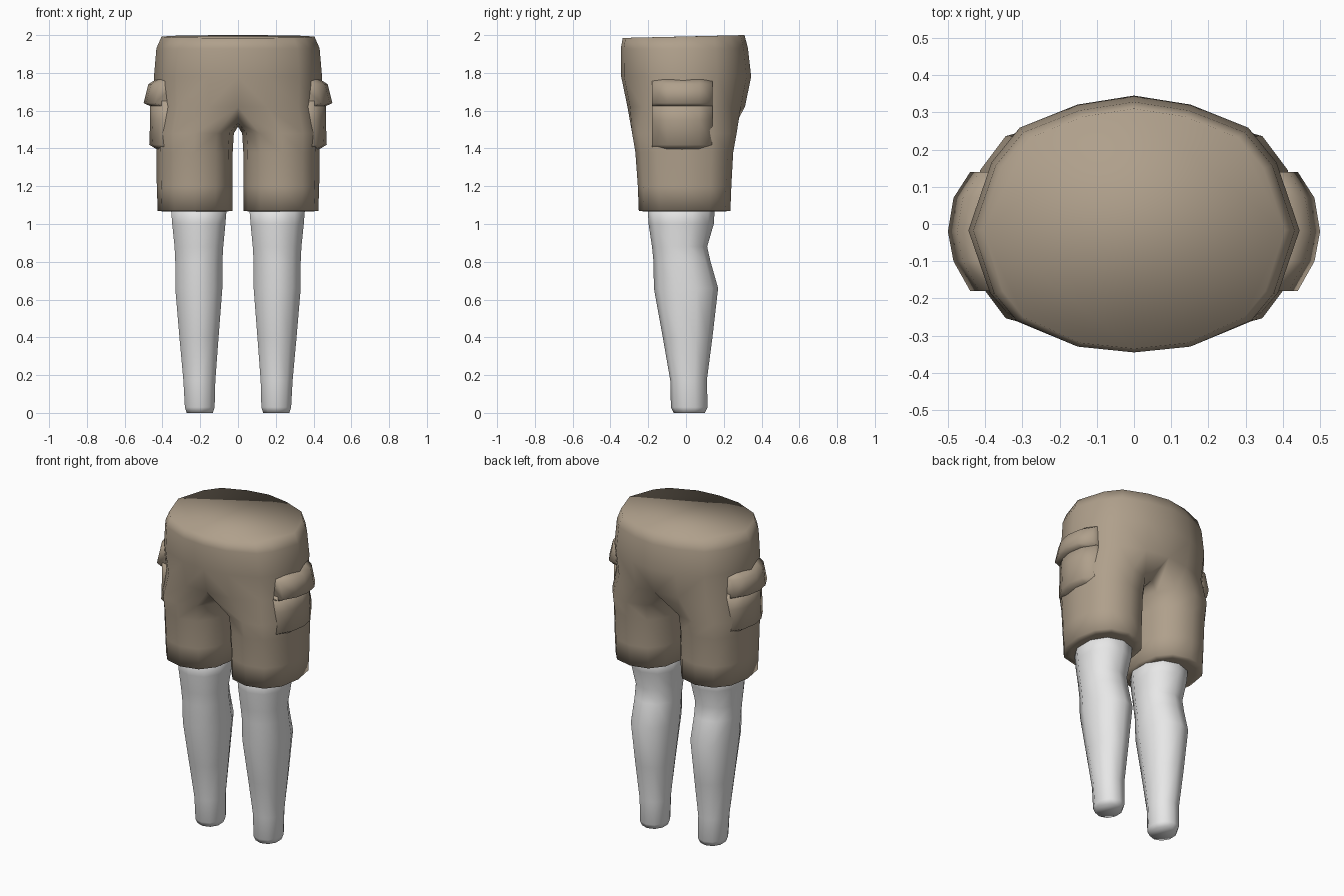
import bpy, bmesh, math

if "Cube" in bpy.data.objects:
    bpy.data.objects.remove(bpy.data.objects["Cube"])


def material(name, rgb):
    m = bpy.data.materials.new(name)
    m.diffuse_color = (*rgb, 1)
    m.use_nodes = True
    m.node_tree.nodes["Principled BSDF"].inputs["Base Color"].default_value = m.diffuse_color
    return m


TAN = material("tan cloth", (0.43, 0.35, 0.26))
GREY = material("light grey", (0.8, 0.8, 0.8))


def finish(bm, name, mat):
    bmesh.ops.recalc_face_normals(bm, faces=bm.faces[:])
    for f in bm.faces:
        f.smooth = True
    me = bpy.data.meshes.new(name)
    bm.to_mesh(me)
    bm.free()
    me.materials.append(mat)
    ob = bpy.data.objects.new(name, me)
    bpy.context.collection.objects.link(ob)
    return ob


def bridge(bm, a, b, closed=True):
    n = len(a)
    for i in range(n if closed else n - 1):
        j = (i + 1) % n
        bm.faces.new((a[i], a[j], b[j], b[i]))


def loft(name, rings, mat):
    bm = bmesh.new()
    rows = [[bm.verts.new(p) for p in r] for r in rings]
    for a, b in zip(rows, rows[1:]):
        bridge(bm, a, b)
    bm.faces.new(rows[0])
    bm.faces.new(rows[-1])
    return finish(bm, name, mat)


def oval(z, x0, x1, y0, y1, n, start, power=1.0):
    """Ring of n points inside the given bounds; power < 1 squares it off."""
    def bend(v):
        return math.copysign(abs(v) ** power, v)
    pts = []
    for i in range(n):
        a = start + math.tau * i / n
        pts.append(((x0 + x1) / 2 + (x1 - x0) / 2 * bend(math.cos(a)),
                    (y0 + y1) / 2 + (y1 - y0) / 2 * bend(math.sin(a)), z))
    return pts


# Shorts: half a waist outline that splits into one trouser leg, then mirrored
plan = [(0, -1), (.35, -.955), (.73, -.75), (.87, -.54), (1, -.05),
        (.86, .48), (.69, .75), (.34, .93), (0, 1)]
waist = [(2.0, .405, .335, .31), (1.93, .432, .345, .328),
         (1.78, .445, .343, .345), (1.62, .44, .31, .312)]
bm = bmesh.new()
rows = []
for k, (z, w, front, back) in enumerate(waist):
    rows.append([bm.verts.new((x * w, y * (front if y < 0 else back),
                               z - (.0075 * (1 - y) if k == 0 else 0)))
                 for x, y in plan])
for a, b in zip(rows, rows[1:]):
    bridge(bm, a, b, False)
saddle = [bm.verts.new(p) for p in ((0, .16, 1.535), (0, 0, 1.515), (0, -.16, 1.535))]
prev = rows[-1] + saddle
trouser = [(1.48, .022, .437, -.285, .268), (1.38, .028, .432, -.268, .25),
           (1.2, .03, .43, -.255, .24), (1.07, .03, .425, -.25, .235),
           (1.065, .07, .385, -.21, .195)]
for section in trouser:
    ring = [bm.verts.new(p) for p in oval(*section, 12, -math.tau / 3, .85)]
    bridge(bm, prev, ring)
    prev = ring
bm.faces.new(prev)
bmesh.ops.mirror(bm, geom=bm.verts[:] + bm.edges[:] + bm.faces[:],
                 axis='X', merge_dist=.001)
bmesh.ops.remove_doubles(bm, verts=bm.verts[:], dist=.001)
bmesh.ops.holes_fill(bm, edges=[e for e in bm.edges if e.is_boundary], sides=0)
finish(bm, "shorts", TAN)

# Outline of a cargo pocket: y position and how far it falls back from the middle
pocket_plan = [(-.18, .06), (-.1, .015), (-.02, 0), (.07, .015), (.14, .06)]


def pocket(name, sections, s):
    rings = []
    for z, x in sections:
        ring = [(s * (x - drop), y, z) for y, drop in pocket_plan]
        rings.append(ring + [(s * .33, .14, z), (s * .33, -.18, z)])
    loft(name, rings, TAN)


leg_sections = [(1.12, .05, .365, -.205, .155), (1.0, .06, .355, -.198, .147),
                (.88, .072, .342, -.18, .112), (.8, .077, .338, -.172, .13),
                (.66, .077, .338, -.17, .17), (.4, .098, .315, -.123, .14),
                (.17, .116, .293, -.083, .11), (.03, .12, .285, -.08, .115),
                (.0, .13, .275, -.065, .1)]

for s, side in ((1, "right"), (-1, "left")):
    # Pocket bag and its overhanging flap
    pocket(side + "_pocket_bag",
           [(1.65, .465), (1.55, .465), (1.42, .47), (1.395, .43)], s)
    pocket(side + "_pocket_flap",
           [(1.765, .435), (1.74, .475), (1.64, .5), (1.622, .46)], s)
    # Bare leg with knee hollow and calf
    rings = [[(s * x, y, z) for x, y, z in oval(*sec, 10, math.pi / 2, .93)]
             for sec in leg_sections]
    loft(side + "_leg", rings, GREY)
